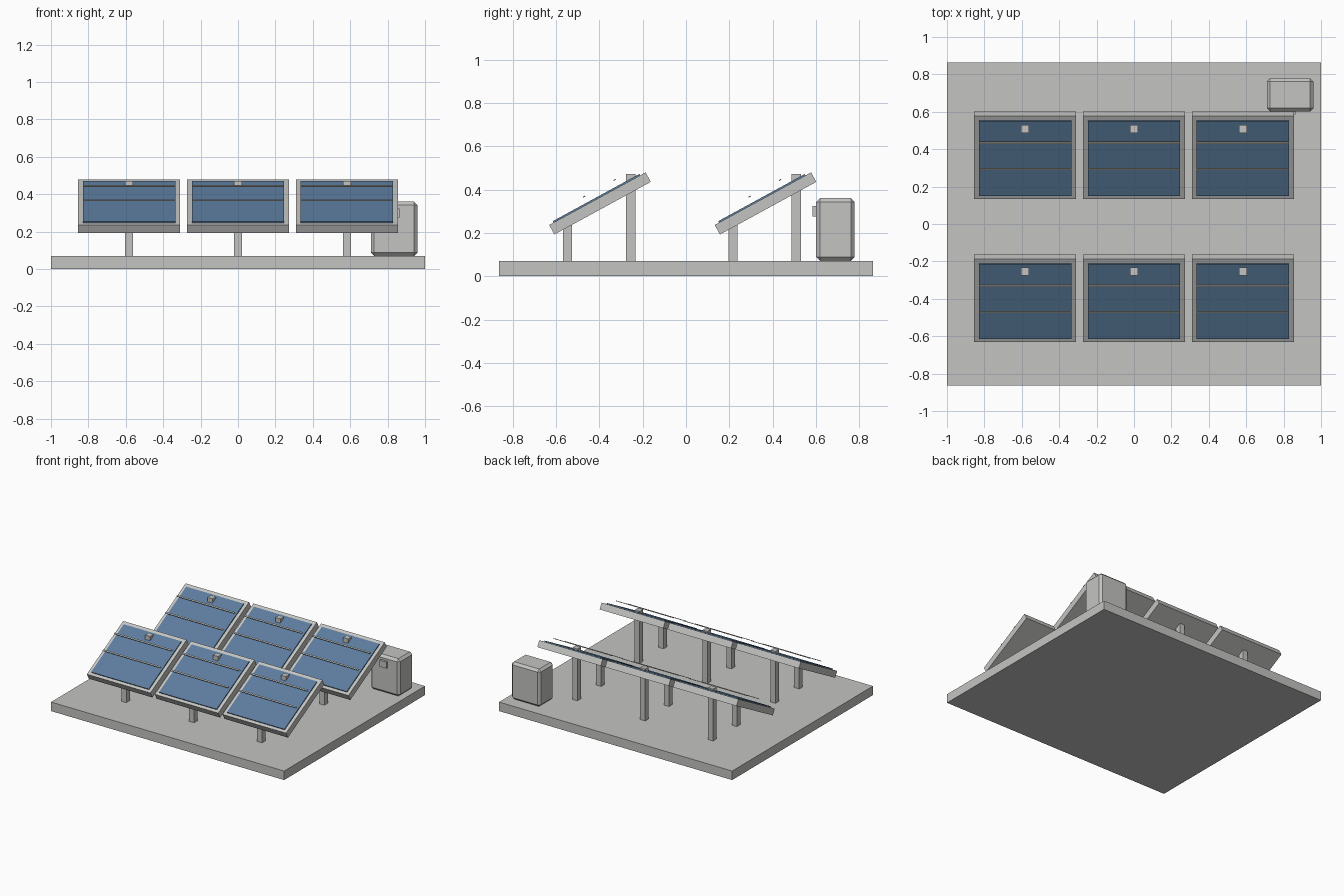
import bpy, math
from mathutils import Matrix, Vector

if "Cube" in bpy.data.objects:
    bpy.data.objects.remove(bpy.data.objects["Cube"])


def material(name, color):
    m = bpy.data.materials.new(name)
    m.diffuse_color = (*color, 1)
    m.use_nodes = True
    m.node_tree.nodes["Principled BSDF"].inputs["Base Color"].default_value = m.diffuse_color
    return m


GREY = material("light grey", (0.55, 0.55, 0.54))
BLUE = material("cell blue", (0.108, 0.205, 0.345))
TILT = math.radians(28.6)


def box(name, size, loc, mat, bevel=0.0):
    """Axis-aligned box with an optional chamfer."""
    bpy.ops.mesh.primitive_cube_add(size=1, location=loc)
    ob = bpy.context.object
    ob.name = name
    ob.data.transform(Matrix.Diagonal((*size, 1)))
    ob.data.materials.append(mat)
    if bevel:
        b = ob.modifiers.new("chamfer", "BEVEL")
        b.width = bevel
        b.segments = 1
    return ob


def tilted(name, size, center, along, above, mat):
    """Box lying in the tilted plane of a panel."""
    offset = Matrix.Rotation(TILT, 3, "X") @ Vector((0, along, above))
    ob = box(name, size, Vector(center) + offset, mat)
    ob.rotation_euler.x = TILT
    return ob


# Ground slab
box("base_slab", (2, 1.725, 0.07), (0, 0, 0.035), GREY)

# Two rows of three tilted panels
for row, y in (("front", -0.397), ("back", 0.367)):
    for col, x in (("left", -0.582), ("middle", 0), ("right", 0.582)):
        tag = f"{row}_{col}"
        c = (x, y, 0.336)
        tilted(f"panel_frame_{tag}", (0.545, 0.507, 0.05), c, 0, 0, GREY)
        tilted(f"cell_sheet_{tag}", (0.494, 0.455, 0.008), c, -0.003, 0.0285, BLUE)
        # Thin bars hovering over the cells
        for i, u in enumerate((-0.049, 0.111)):
            tilted(f"cell_bar_{tag}_{i}", (0.494, 0.011, 0.005), c, u, 0.063, GREY)
        # Short front post, and a tall rear post that pokes through the panel
        for name, dy, top in (("front_post", -0.15, 0.25), ("rear_post", 0.142, 0.472)):
            box(f"{name}_{tag}", (0.043, 0.043, top - 0.06),
                (x, y + dy, (top + 0.06) / 2), GREY)

# Inverter cabinet with a small display on its front
box("cabinet", (0.25, 0.178, 0.29), (0.835, 0.69, 0.215), GREY, 0.018)
box("cabinet_display", (0.06, 0.02, 0.05), (0.833, 0.595, 0.30), GREY)
